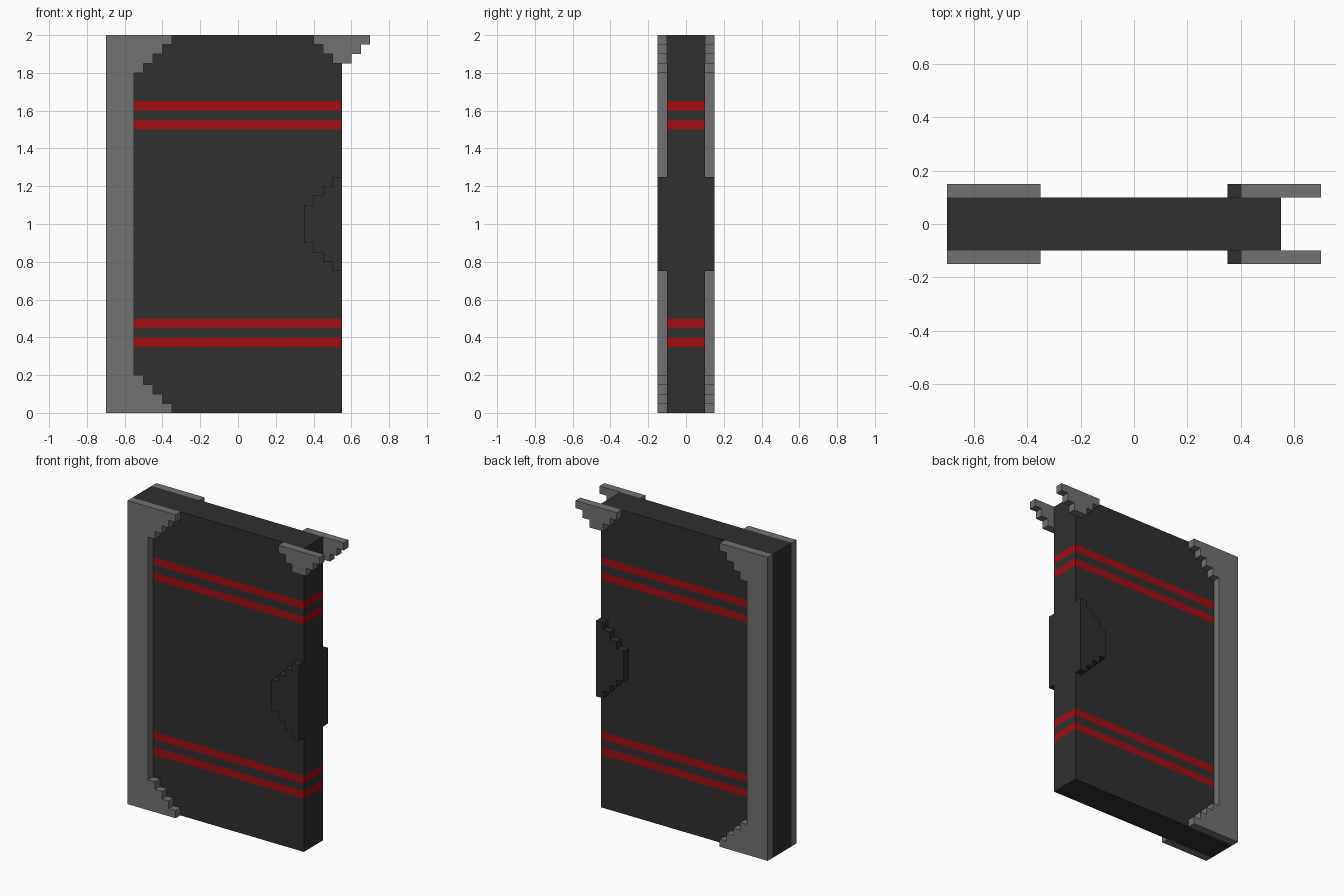
import bpy
import bmesh

cube = bpy.data.objects.get("Cube")
if cube:
    bpy.data.objects.remove(cube, do_unlink=True)

STEP = 0.05          # size of one stair step
HALF = 0.10          # half thickness of the slab
OUTER = 0.15         # outer face of the raised plates


def material(name, rgb):
    mat = bpy.data.materials.new(name)
    mat.use_nodes = True
    mat.diffuse_color = (*rgb, 1)
    mat.node_tree.nodes["Principled BSDF"].inputs["Base Color"].default_value = (*rgb, 1)
    return mat


black = material("charcoal", (0.029, 0.029, 0.029))
grey = material("grey", (0.166, 0.166, 0.166))
red = material("dark red", (0.345, 0.0043, 0.005))


def add_object(name, bm, mats):
    bmesh.ops.recalc_face_normals(bm, faces=bm.faces[:])
    mesh = bpy.data.meshes.new(name)
    bm.to_mesh(mesh)
    bm.free()
    for mat in mats:
        mesh.materials.append(mat)
    obj = bpy.data.objects.new(name, mesh)
    bpy.context.collection.objects.link(obj)
    return obj


def stairs(x, z, dx, dz, count, x_first=True):
    """Points of a staircase from (x, z), one step per count."""
    pts = [(x, z)]
    for _ in range(count):
        for move_x in (x_first, not x_first):
            if move_x:
                x += dx
            else:
                z += dz
            pts.append((x, z))
    return pts


def raised_plate(name, outline, mat):
    """Extrude an x-z outline off the front face and mirror it to the back."""
    bm = bmesh.new()
    face = bm.faces.new([bm.verts.new((x, -OUTER, z)) for x, z in outline])
    side = bmesh.ops.extrude_face_region(bm, geom=[face])["geom"]
    verts = [v for v in side if isinstance(v, bmesh.types.BMVert)]
    bmesh.ops.translate(bm, verts=verts, vec=(0, OUTER - HALF, 0))
    obj = add_object(name, bm, [mat])
    obj.modifiers.new("both_sides", "MIRROR").use_axis = (False, True, False)
    return obj


# Main slab, cut along the stripe edges and where the spine begins
stripes = [(0.35, 0.40), (0.45, 0.50), (1.50, 1.55), (1.60, 1.65)]
spine_x = -0.55
bm = bmesh.new()
bmesh.ops.create_cube(bm, size=1)
bmesh.ops.scale(bm, verts=bm.verts, vec=(1.25, 2 * HALF, 2))
bmesh.ops.translate(bm, verts=bm.verts, vec=(-0.075, 0, 1))
cuts = [((0, 0, z), (0, 0, 1)) for band in stripes for z in band]
cuts.append(((spine_x, 0, 0), (1, 0, 0)))
for co, no in cuts:
    bmesh.ops.bisect_plane(bm, geom=bm.verts[:] + bm.edges[:] + bm.faces[:],
                           plane_co=co, plane_no=no)
for f in bm.faces:
    c = f.calc_center_median()
    f.material_index = int(c.x > spine_x and any(a < c.z < b for a, b in stripes))
add_object("door_slab", bm, [black, red])

# Spine frame with stepped corners
lower = stairs(-0.35, 0, -STEP, STEP, 4, x_first=False)
upper = [(x, 2 - z) for x, z in reversed(lower)]
raised_plate("spine_frame", [(-0.7, 0)] + lower + upper + [(-0.7, 2)], grey)

# Stepped bracket overhanging the top corner
left_side = stairs(0.4, 2, STEP, -STEP, 3, x_first=False)[:-1]
right_side = [(1.1 - x, z) for x, z in reversed(left_side)]
raised_plate("corner_bracket", left_side + right_side, grey)

# Stepped clasp on the opening edge
bottom = stairs(0.35, 0.9, STEP, -STEP, 3) + [(0.55, 0.75)]
top = [(x, 2 - z) for x, z in reversed(bottom)]
raised_plate("clasp", bottom + top, black)
